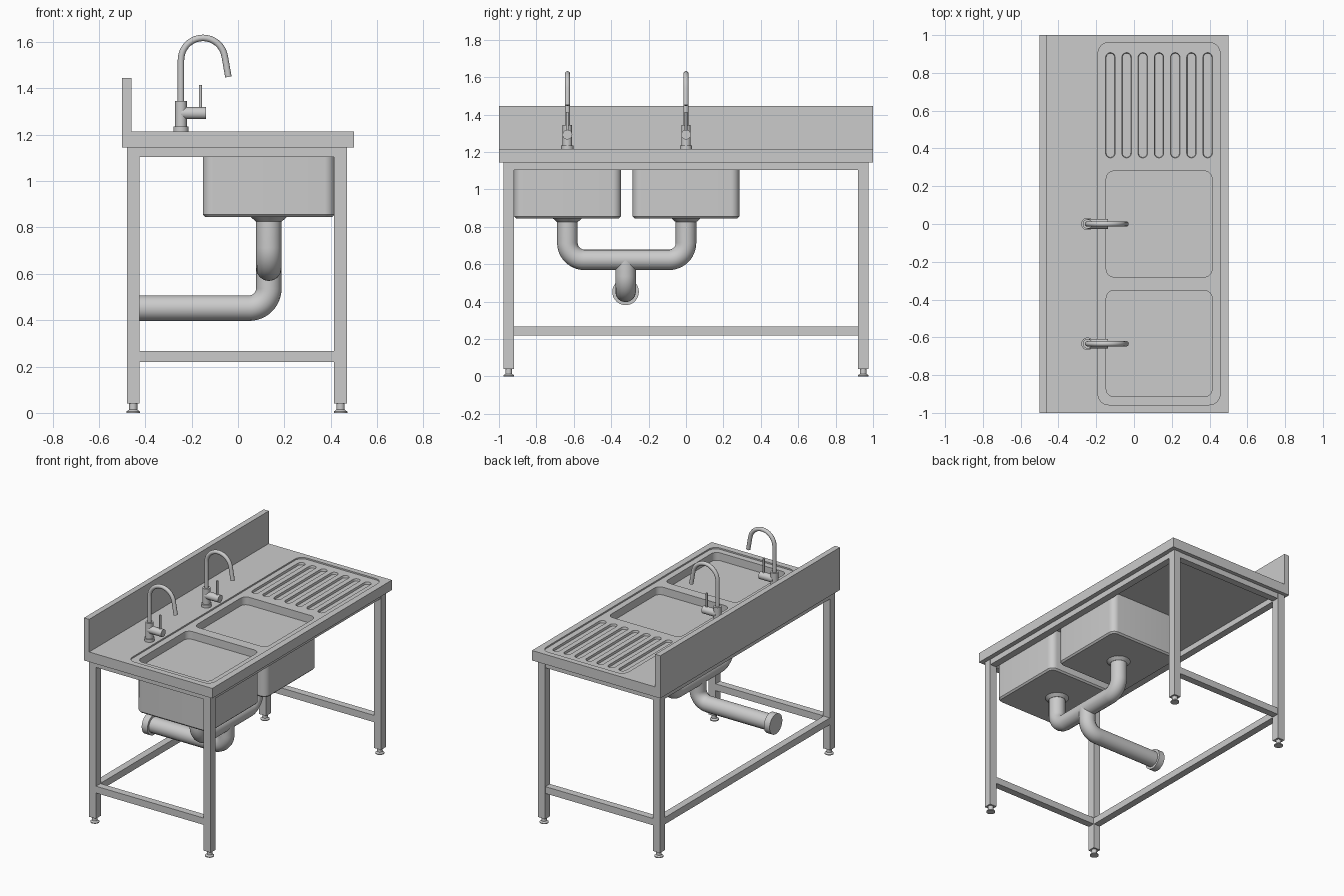
import bpy, bmesh, math
from mathutils import Vector, Matrix

if "Cube" in bpy.data.objects:
    bpy.data.objects.remove(bpy.data.objects["Cube"])


def finish(name, bm, smooth=True, thickness=0):
    me = bpy.data.meshes.new(name)
    bm.to_mesh(me)
    bm.free()
    ob = bpy.data.objects.new(name, me)
    bpy.context.collection.objects.link(ob)
    bpy.ops.object.select_all(action='DESELECT')
    bpy.context.view_layer.objects.active = ob
    ob.select_set(True)
    if thickness:
        mod = ob.modifiers.new("sheet", 'SOLIDIFY')
        mod.thickness, mod.offset, mod.use_even_offset = thickness, -1, True
        bpy.ops.object.modifier_apply(modifier=mod.name)
    if smooth:
        bpy.ops.object.shade_smooth_by_angle(angle=math.radians(35))
    return ob


def add_box(bm, x0, x1, y0, y1, z0, z1, mat=Matrix()):
    m = (mat @ Matrix.Translation(((x0 + x1) / 2, (y0 + y1) / 2, (z0 + z1) / 2))
         @ Matrix.Diagonal((x1 - x0, y1 - y0, z1 - z0, 1)))
    bmesh.ops.create_cube(bm, size=1, matrix=m)


def box(name, *dims):
    bm = bmesh.new()
    add_box(bm, *dims)
    return finish(name, bm, False)


def add_cone(bm, a, b, r1, r2=None, seg=32):
    a, b = Vector(a), Vector(b)
    rot = (b - a).to_track_quat('Z', 'Y').to_matrix().to_4x4()
    bmesh.ops.create_cone(bm, cap_ends=True, segments=seg, radius1=r1,
                          radius2=r1 if r2 is None else r2, depth=(b - a).length,
                          matrix=Matrix.Translation((a + b) / 2) @ rot)


def pipe(name, pts, r, bend=0):
    # Tube along a path, with right-angle corners rounded by bend
    pts = [Vector(p) for p in pts]
    path = [pts[0]]
    for p0, p, p1 in zip(pts, pts[1:], pts[2:]):
        if not bend:
            path.append(p)
            continue
        a, b = (p0 - p).normalized() * bend, (p1 - p).normalized() * bend
        for i in range(13):
            t = i / 12 * math.pi / 2
            path.append(p + a + b - b * math.cos(t) - a * math.sin(t))
    path.append(pts[-1])
    cu = bpy.data.curves.new(name, 'CURVE')
    cu.dimensions = '3D'
    cu.bevel_depth, cu.bevel_resolution, cu.use_fill_caps = r, 6, True
    sp = cu.splines.new('POLY')
    sp.points.add(len(path) - 1)
    for q, p in zip(sp.points, path):
        q.co = (*p, 1)
    ob = bpy.data.objects.new(name, cu)
    bpy.context.collection.objects.link(ob)
    bpy.ops.object.select_all(action='DESELECT')
    bpy.context.view_layer.objects.active = ob
    ob.select_set(True)
    bpy.ops.object.convert(target='MESH')
    bpy.ops.object.shade_smooth_by_angle(angle=math.radians(35))


# Worktop sheet: skirt, shallow recess, two bowls and drainer grooves
bm = bmesh.new()


def loop(x0, x1, y0, y1, r, z, n=8):
    vs = []
    corners = [(x1 - r, y1 - r), (x0 + r, y1 - r), (x0 + r, y0 + r), (x1 - r, y0 + r)]
    for k, (cx, cy) in enumerate(corners):
        for i in range(n + 1 if r else 1):
            t = (k + i / n) * math.pi / 2
            vs.append(bm.verts.new((cx + r * math.cos(t), cy + r * math.sin(t), z)))
    bmesh.ops.remove_doubles(bm, verts=vs, dist=1e-5)
    vs = [v for v in vs if v.is_valid]
    return [bm.edges.new((vs[i - 1], vs[i])) for i in range(len(vs))]


def wall(a, b):
    bmesh.ops.bridge_loops(bm, edges=a + b)


def fill(*loops):
    bmesh.ops.triangle_fill(bm, use_beauty=True, edges=sum(loops, []), normal=(0, 0, 1))


TOP, FLOOR, BOT = 1.215, 1.205, 0.85
BOWLS, DX, DRAINS = [(-0.28, 0.28), (-0.914, -0.352)], 0.133, (0, -0.634)
edge = loop(-.5, .5, -1, 1, 0, TOP)
skirt = loop(-.5, .5, -1, 1, 0, 1.145)
wall(edge, skirt)
wall(skirt, loop(-.47, .47, -.97, .97, 0, 1.145))
rim = (-.19, .455, -.957, .96, .055)
recess_top, recess = loop(*rim, TOP), loop(*rim, FLOOR)
wall(recess_top, recess)
fill(edge, recess_top)
holes = []
for (y0, y1), dy in zip(BOWLS, DRAINS):
    top = loop(-.147, .413, y0, y1, .04, FLOOR)
    low = loop(-.147, .413, y0, y1, .04, BOT + .008)
    base = loop(-.139, .405, y0 + .008, y1 - .008, .032, BOT)
    drain = loop(DX - .07, DX + .07, dy - .07, dy + .07, .07, BOT)
    dish = loop(DX - .06, DX + .06, dy - .06, dy + .06, .06, BOT - .012)
    for a, b in ((top, low), (low, base), (drain, dish)):
        wall(a, b)
    fill(base, drain)
    fill(dish)
    holes.append(top)
for i in range(7):
    x = -.125 + i * .0858
    top = loop(x - .025, x + .025, .35, .907, .0249, FLOOR)
    low = loop(x - .022, x + .022, .353, .904, .0219, FLOOR - .015)
    wall(top, low)
    fill(low)
    holes.append(top)
fill(recess, *holes)
bmesh.ops.recalc_face_normals(bm, faces=bm.faces)
bm.faces.ensure_lookup_table()
if max(bm.faces, key=lambda f: f.calc_center_median().z).normal.z < 0:
    bmesh.ops.reverse_faces(bm, faces=bm.faces)
finish("worktop_with_bowls", bm, True, .005)
box("backsplash", -.5, -.46, -1, 1, TOP - .003, 1.445)

# Legs with adjustable feet
for x, xn in ((-.4525, "back"), (.4425, "front")):
    for y, yn in ((-.9475, "left"), (.9475, "right")):
        box(f"{xn}_{yn}_leg", x - .0275, x + .0275, y - .0275, y + .0275, .04, 1.146)
        bm = bmesh.new()
        add_cone(bm, (x, y, 0), (x, y, .006), .029, seg=24)
        add_cone(bm, (x, y, .006), (x, y, .014), .029, .018, seg=24)
        add_cone(bm, (x, y, .012), (x, y, .042), .018, seg=24)
        finish(f"{xn}_{yn}_foot", bm)

# Frame rails: four at the top, three below (open at the working side)
for y, n in ((-.9475, "left"), (.9475, "right")):
    box(f"upper_{n}_rail", -.426, .416, y - .025, y + .025, 1.105, 1.146)
    box(f"lower_{n}_rail", -.426, .416, y - .025, y + .025, .22, .268)
for x, n in ((-.4525, "back"), (.4425, "front")):
    box(f"upper_{n}_rail", x - .025, x + .025, -.921, .921, 1.105, 1.146)
box("lower_back_rail", -.4775, -.4275, -.921, .921, .22, .268)

# Waste pipes
MID = -.323
pipe("bowl_waste_pipe", [(DX, DRAINS[1], .842), (DX, DRAINS[1], .624),
                         (DX, 0, .624), (DX, 0, .842)], .055, .09)
pipe("outlet_pipe", [(DX, MID, .624), (DX, MID, .452), (-.45, MID, .452)], .055, .085)
bm = bmesh.new()
add_cone(bm, (-.475, MID, .452), (-.43, MID, .452), .071)
finish("outlet_collar", bm)

for y, n in zip(DRAINS, ("centre", "left")):
    # Drain collar under the bowl and strainer inside it
    bm = bmesh.new()
    add_cone(bm, (DX, y, .826), (DX, y, .845), .056, .078)
    finish(f"{n}_drain_collar", bm)
    bm = bmesh.new()
    add_cone(bm, (DX, y, .837), (DX, y, .85), .018)
    for i in range(14):
        add_box(bm, .012, .062, -.004, .004, .838, .847,
                Matrix.Translation((DX, y, 0)) @ Matrix.Rotation(i * math.tau / 14, 4, 'Z'))
    finish(f"{n}_strainer", bm)

    # Tap: body, side barrel, lever and swan neck
    X = -.246
    bm = bmesh.new()
    add_cone(bm, (X, y, TOP - .002), (X, y, 1.235), .033)
    add_cone(bm, (X, y, 1.23), (X, y, 1.345), .025)
    add_cone(bm, (X, y, 1.293), (-.138, y, 1.293), .026)
    add_cone(bm, (-.162, y, 1.30), (-.162, y, 1.415), .007, seg=16)
    finish(f"{n}_tap_body", bm)
    R, cz = .095, 1.523
    arc = [(X + R - R * math.cos(math.radians(t)), y, cz + R * math.sin(math.radians(t)))
           for t in range(0, 171, 10)]
    ex, _, ez = arc[-1]
    pipe(f"{n}_tap_neck", [(X, y, 1.34)] + arc + [(ex + .016, y, ez - .09)], .014)
